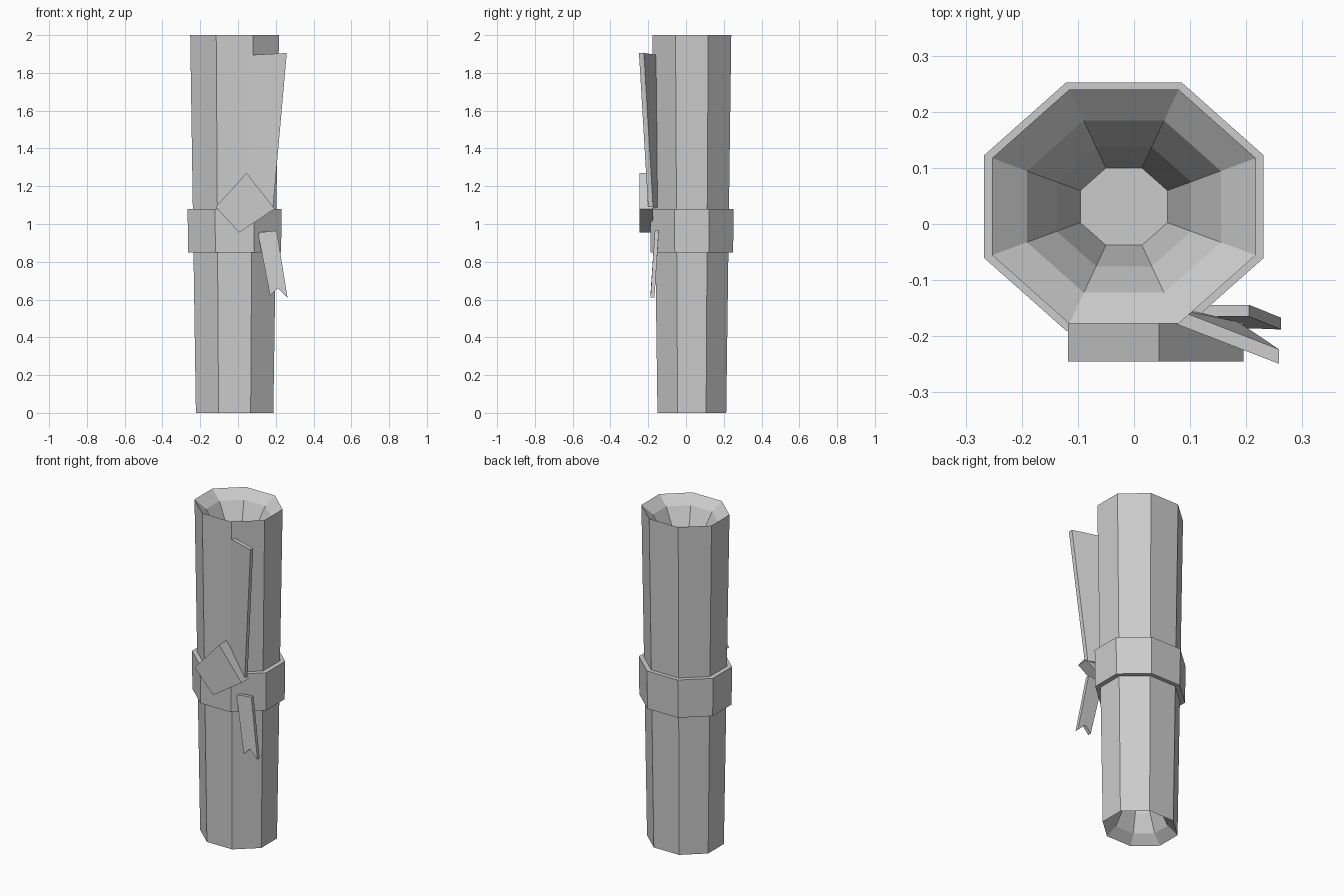
import bpy, bmesh, math

cube = bpy.data.objects.get("Cube")
if cube:
    bpy.data.objects.remove(cube)

CX, CY = -0.018, 0.031      # axis of the roll
SQUASH = 0.888              # the roll is a little flatter front to back

grey = bpy.data.materials.new("plain grey")
grey.use_nodes = True
colour = (0.6, 0.6, 0.6, 1)
grey.diffuse_color = colour
grey.node_tree.nodes["Principled BSDF"].inputs["Base Color"].default_value = colour


def finish(name, bm):
    bmesh.ops.recalc_face_normals(bm, faces=bm.faces)
    mesh = bpy.data.meshes.new(name)
    bm.to_mesh(mesh)
    bm.free()
    mesh.materials.append(grey)
    obj = bpy.data.objects.new(name, mesh)
    bpy.context.collection.objects.link(obj)
    return obj


def lathe(name, profile, closed=False):
    """Eight-sided solid from (half width, z) points; open profiles get end caps."""
    bm = bmesh.new()
    rings = []
    for half, z in profile:
        r = half / math.cos(math.pi / 8)
        angles = [math.pi / 8 + i * math.pi / 4 for i in range(8)]
        rings.append([bm.verts.new((CX + r * math.cos(a),
                                    CY + r * SQUASH * math.sin(a), z)) for a in angles])
    pairs = list(zip(rings, rings[1:]))
    if closed:
        pairs.append((rings[-1], rings[0]))
    else:
        bm.faces.new(rings[0])
        bm.faces.new(rings[-1])
    for a, b in pairs:
        for i in range(8):
            j = (i + 1) % 8
            bm.faces.new((a[i], a[j], b[j], b[i]))
    return finish(name, bm)


def slab(name, front, thickness):
    """Plate from its front outline, thickened towards the back."""
    bm = bmesh.new()
    a = [bm.verts.new(p) for p in front]
    b = [bm.verts.new((x, y + thickness, z)) for x, y, z in front]
    bm.faces.new(a)
    bm.faces.new(b[::-1])
    for i in range(len(a)):
        j = (i + 1) % len(a)
        bm.faces.new((a[i], b[i], b[j], a[j]))
    return finish(name, bm)


# Tapered roll with a stepped hollow in each end
hollow = [(1.0, 0), (0.735, 0.05), (0.51, 0.15), (0.33, 0.33)]
bottom = [(0.205 * s, d) for s, d in reversed(hollow)]
top = [(0.235 * s, 2 - d) for s, d in hollow]
lathe("rolled_sheet", bottom + top)

# Band around the middle
lathe("ribbon_band", [(0.246, 0.85), (0.249, 1.08), (0.21, 1.08), (0.207, 0.85)], closed=True)

# Tilted knot block on the front
slab("ribbon_knot", [(x, -0.245, z) for x, z in
                     [(-0.118, 1.09), (0.005, 0.955), (0.195, 1.08), (0.045, 1.27)]], 0.07)

# Long tail pointing up, leaning away from the roll
slab("upper_ribbon_tail", [(0.07, -0.172, 1.09), (0.185, -0.2, 1.08),
                           (0.258, -0.249, 1.905), (0.075, -0.178, 1.895)], 0.026)

# Short notched tail hanging down
slab("lower_ribbon_tail", [(0.105, -0.165, 0.955), (0.17, -0.188, 0.62), (0.21, -0.186, 0.66),
                           (0.262, -0.188, 0.61), (0.205, -0.165, 0.965)], 0.021)
